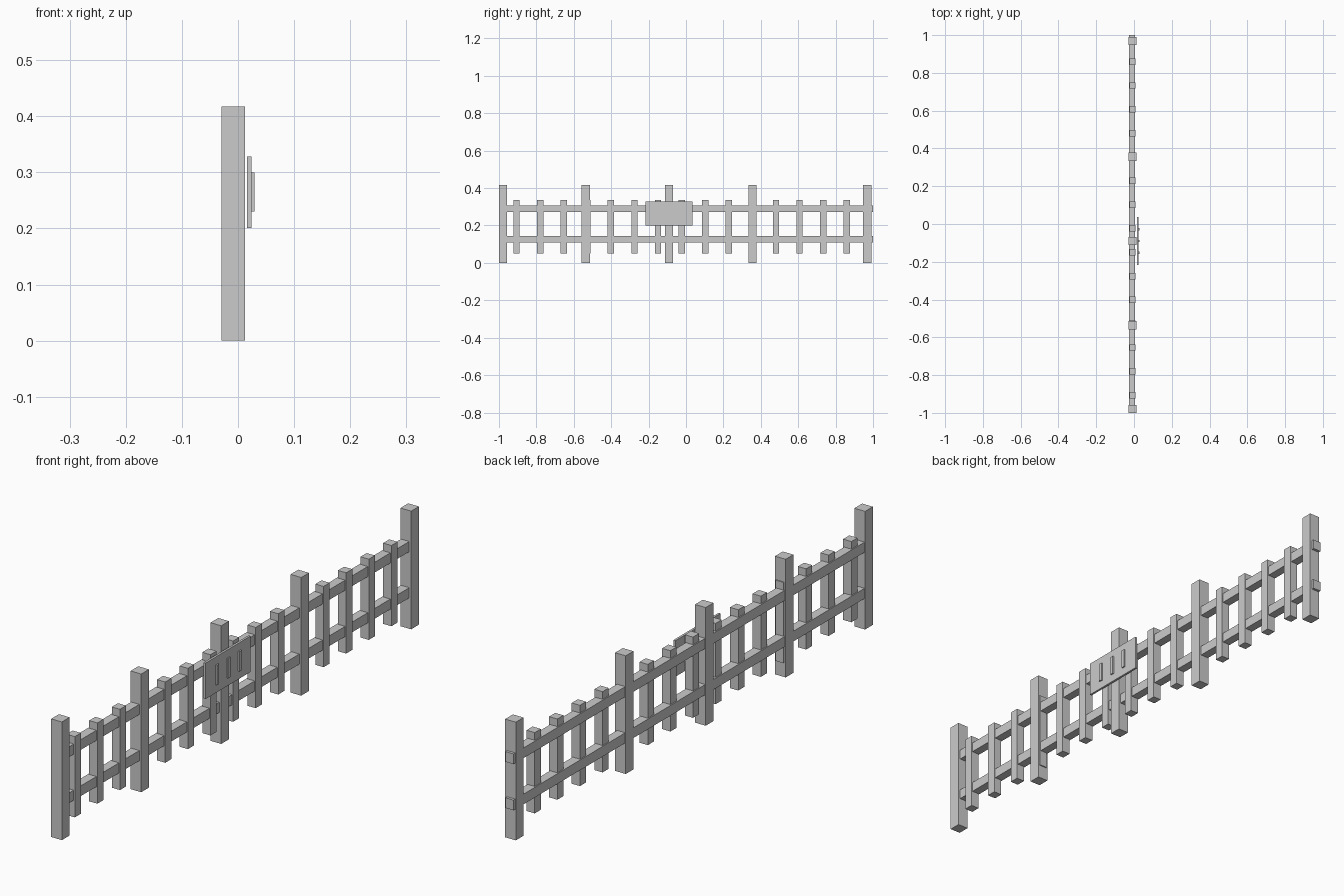
import bpy

if "Cube" in bpy.data.objects:
    bpy.data.objects.remove(bpy.data.objects["Cube"])


def box(name, x, y, z):
    """Box from (min, max) ranges on each axis."""
    bpy.ops.mesh.primitive_cube_add(
        size=1, location=[(a + b) / 2 for a, b in (x, y, z)])
    ob = bpy.context.object
    ob.name = name
    ob.scale = [b - a for a, b in (x, y, z)]
    bpy.ops.object.transform_apply(location=False, rotation=False, scale=True)
    return ob


def span(centre, width):
    return (centre - width / 2, centre + width / 2)


# Tall posts: even spacing, with a longer last bay
for y in (-0.9785, -0.536, -0.090, 0.356, 0.969):
    box("post", (-0.029, 0.0125), span(y, 0.043), (0, 0.417))

# Pickets, slightly proud of the rails at the front
for i in range(15):
    box("picket", (-0.023, 0.009), span(-0.906 + 0.1261 * i, 0.034), (0.05, 0.335))

# Two long rails, poking out past the last post
for z in (0.127, 0.29):
    box("rail", (-0.027, 0.005), (-0.98, 1.0), span(z, 0.036))

# Sign board with three raised bars
box("sign_board", (0.016, 0.024), span(-0.090, 0.252), (0.201, 0.328))
for dy in (-0.063, 0, 0.063):
    box("sign_bar", (0.023, 0.029), span(-0.090 + dy, 0.013), (0.23, 0.30))
